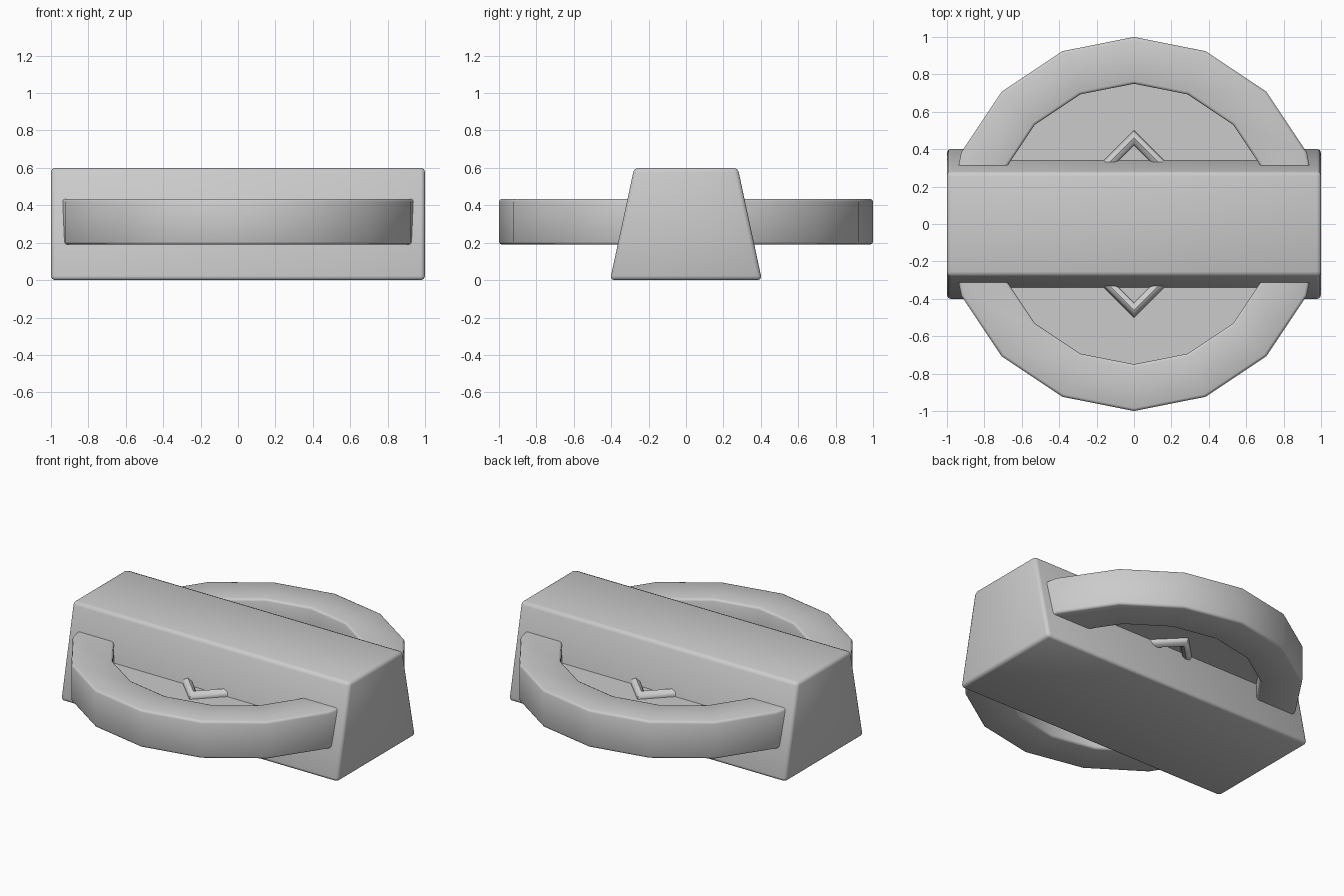
import bpy, bmesh, math

if "Cube" in bpy.data.objects:
    bpy.data.objects.remove(bpy.data.objects["Cube"])

SIDES = 16
MID_Z = 0.312


def ring_points(radius, z):
    return [(radius * math.cos(2 * math.pi * i / SIDES),
             radius * math.sin(2 * math.pi * i / SIDES), z) for i in range(SIDES)]


def make_object(name, bm):
    bmesh.ops.recalc_face_normals(bm, faces=bm.faces)
    mesh = bpy.data.meshes.new(name)
    bm.to_mesh(mesh)
    bm.free()
    mesh.shade_smooth()
    obj = bpy.data.objects.new(name, mesh)
    bpy.context.collection.objects.link(obj)
    return obj


def add_bevel(obj, width, segments):
    mod = obj.modifiers.new("bevel", 'BEVEL')
    mod.width = width
    mod.segments = segments
    mod.limit_method = 'ANGLE'
    mod.angle_limit = math.radians(40)


# Tapered bar across the middle
bm = bmesh.new()
bmesh.ops.create_cube(bm, size=2)
for v in bm.verts:
    top = v.co.z > 0
    v.co.y *= 0.277 if top else 0.406
    v.co.z = 0.6 if top else 0.0
add_bevel(make_object("handle_bar", bm), 0.022, 2)

# Sixteen-sided ring with a rectangular section
bm = bmesh.new()
section = [(1.0, 0.19), (1.0, 0.434), (0.75, 0.434), (0.75, 0.19)]
loops = [[bm.verts.new(p) for p in ring_points(r, z)] for r, z in section]
for a, b in zip(loops, loops[1:] + loops[:1]):
    for i in range(SIDES):
        j = (i + 1) % SIDES
        bm.faces.new((a[i], a[j], b[j], b[i]))
add_bevel(make_object("outer_ring", bm), 0.015, 2)

# Thin disc filling the ring
bm = bmesh.new()
bm.faces.new([bm.verts.new(p) for p in ring_points(0.8, MID_Z)])
make_object("inner_disc", bm)

# Diamond-shaped tube through the disc
bpy.ops.mesh.primitive_torus_add(major_segments=4, minor_segments=8,
                                 major_radius=0.46, minor_radius=0.04,
                                 location=(0, 0, MID_Z))
diamond = bpy.context.object
diamond.name = "diamond_tube"
bpy.ops.object.shade_smooth_by_angle(angle=math.radians(50))
